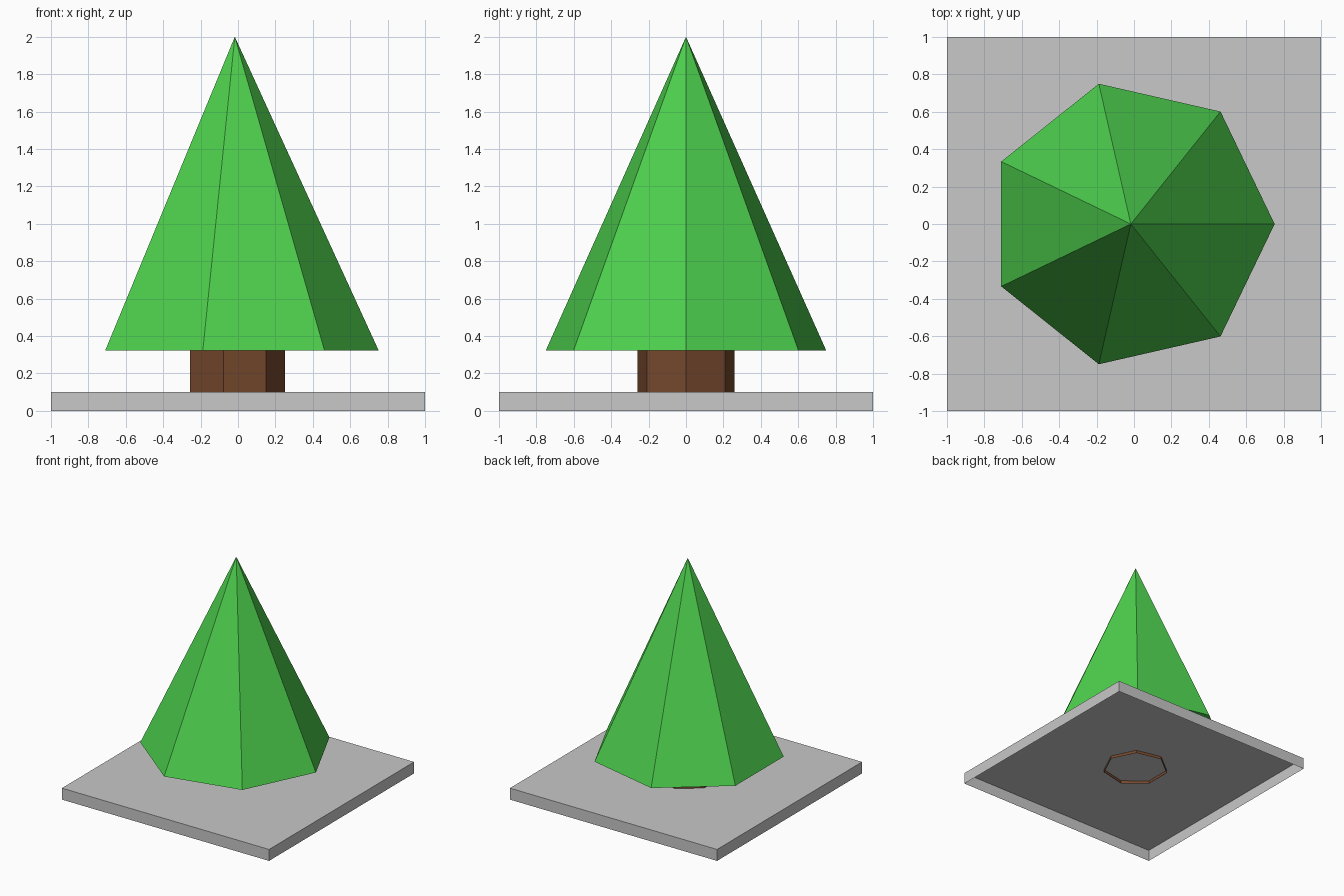
import bpy, bmesh, math
from mathutils import Matrix

if "Cube" in bpy.data.objects:
    bpy.data.objects.remove(bpy.data.objects["Cube"])

SIDES = 7
CENTRE_X = -0.017


def material(name, rgb):
    m = bpy.data.materials.new(name)
    m.diffuse_color = (*rgb, 1.0)
    m.use_nodes = True
    m.node_tree.nodes["Principled BSDF"].inputs["Base Color"].default_value = m.diffuse_color
    return m


def finish(name, bm, mat):
    bmesh.ops.recalc_face_normals(bm, faces=bm.faces)
    me = bpy.data.meshes.new(name)
    bm.to_mesh(me)
    bm.free()
    me.materials.append(mat)
    ob = bpy.data.objects.new(name, me)
    bpy.context.collection.objects.link(ob)
    return ob


def seven_sided(name, r1, r2, z1, z2, capped, mat):
    """Upright prism or pyramid with its first corner on +x."""
    bm = bmesh.new()
    bottom = []
    top = []
    for i in range(SIDES):
        a = 2 * math.pi * i / SIDES
        c, s = math.cos(a), math.sin(a)
        bottom.append(bm.verts.new((CENTRE_X + r1 * c, r1 * s, z1)))
        if r2 > 0:
            top.append(bm.verts.new((CENTRE_X + r2 * c, r2 * s, z2)))
    if r2 == 0:
        tip = bm.verts.new((CENTRE_X, 0, z2))
    for i in range(SIDES):
        j = (i + 1) % SIDES
        if r2 > 0:
            bm.faces.new((bottom[i], bottom[j], top[j], top[i]))
        else:
            bm.faces.new((bottom[i], bottom[j], tip))
    if capped:
        bm.faces.new(bottom[::-1])
    return finish(name, bm, mat)


grey = material("stone grey", (0.58, 0.58, 0.58))
brown = material("bark brown", (0.18, 0.065, 0.026))
green = material("leaf green", (0.075, 0.63, 0.075))

# Square ground plate, hollow and open underneath
bm = bmesh.new()
bmesh.ops.create_cube(bm, size=1, matrix=Matrix.Translation((0, 0, 0.05)) @ Matrix.Diagonal((2, 2, 0.1, 1)))
bmesh.ops.recalc_face_normals(bm, faces=bm.faces)
under = [f for f in bm.faces if f.normal.z < -0.5]
bmesh.ops.delete(bm, geom=under, context='FACES_ONLY')
finish("ground_plate", bm, grey)

# Trunk tube, poking slightly through the plate
seven_sided("trunk", 0.267, 0.267, 0.075, 0.325, False, brown)

# Foliage pyramid with closed underside
seven_sided("foliage", 0.769, 0.0, 0.323, 2.0, True, green)
